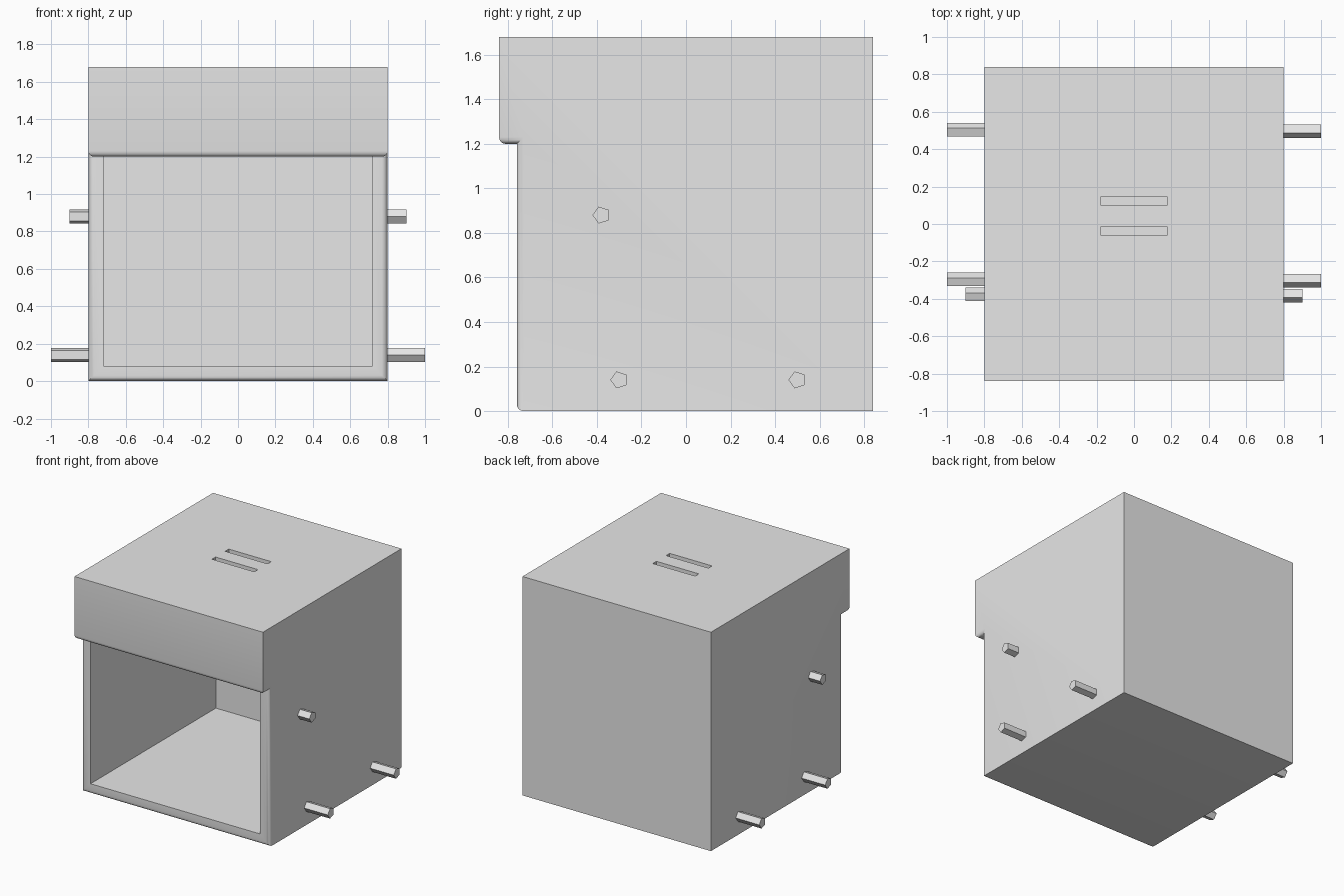
import bpy
import bmesh
import math
from mathutils import Matrix, Vector

cube = bpy.data.objects.get("Cube")
if cube:
    bpy.data.objects.remove(cube, do_unlink=True)

grey = bpy.data.materials.new("plain grey")
grey.use_nodes = True
grey.diffuse_color = (0.8, 0.8, 0.8, 1)
grey.node_tree.nodes["Principled BSDF"].inputs["Base Color"].default_value = (0.8, 0.8, 0.8, 1)


def add_object(name, bm):
    bmesh.ops.recalc_face_normals(bm, faces=bm.faces[:])
    mesh = bpy.data.meshes.new(name)
    bm.to_mesh(mesh)
    bm.free()
    mesh.materials.append(grey)
    obj = bpy.data.objects.new(name, mesh)
    bpy.context.collection.objects.link(obj)
    return obj


def add_box(name, low, high):
    low, high = Vector(low), Vector(high)
    bm = bmesh.new()
    bmesh.ops.create_cube(bm, size=1)
    bmesh.ops.scale(bm, vec=high - low, verts=bm.verts)
    bmesh.ops.translate(bm, vec=(low + high) / 2, verts=bm.verts)
    return add_object(name, bm)


def cut(target, cutter):
    mod = target.modifiers.new(cutter.name, "BOOLEAN")
    mod.operation = "DIFFERENCE"
    mod.solver = "EXACT"
    mod.object = cutter
    cutter.hide_render = True
    cutter.hide_viewport = True


# Housing: side profile with an overhanging header, extruded across
FRONT, STEP, BACK = -0.84, -0.76, 0.84
HALF, HEADER, TOP, WALL = 0.8, 1.2, 1.68, 0.08
profile = [(STEP, 0), (BACK, 0), (BACK, TOP), (FRONT, TOP), (FRONT, HEADER), (STEP, HEADER)]
bm = bmesh.new()
face = bm.faces.new([bm.verts.new((-HALF, y, z)) for y, z in profile])
side = bmesh.ops.extrude_face_region(bm, geom=[face])
bmesh.ops.translate(bm, vec=(2 * HALF, 0, 0),
                    verts=[v for v in side["geom"] if isinstance(v, bmesh.types.BMVert)])
bmesh.ops.recalc_face_normals(bm, faces=bm.faces[:])


# Soften the lower front rim and the underside of the header
def is_rim(edge):
    points = [v.co for v in edge.verts]
    lower = all(p.y < STEP + 0.01 and p.z < HEADER + 0.01 for p in points)
    return lower and edge.is_convex


bmesh.ops.bevel(bm, geom=[e for e in bm.edges if is_rim(e)], offset=0.03,
                segments=4, profile=0.5, affect="EDGES")
housing = add_object("housing", bm)

# Hollow interior, open at the front below the header
cut(housing, add_box("interior_cutter", (-HALF + WALL, STEP - 0.004, WALL),
                     (HALF - WALL, BACK - WALL, TOP - WALL)))

# Two slots in the roof
for name, y in (("front_slot_cutter", -0.037), ("back_slot_cutter", 0.123)):
    cut(housing, add_box(name, (-0.18, y - 0.022, TOP - 0.12), (0.18, y + 0.022, TOP + 0.05)))

# Bake the cuts, then remove the cutters
bpy.context.view_layer.update()
depsgraph = bpy.context.evaluated_depsgraph_get()
result = bpy.data.meshes.new_from_object(housing.evaluated_get(depsgraph))
cutters = [m.object for m in housing.modifiers]
housing.modifiers.clear()
housing.data = result
for cutter in cutters:
    bpy.data.objects.remove(cutter, do_unlink=True)
bpy.context.view_layer.objects.active = housing
housing.select_set(True)
bpy.ops.object.shade_smooth_by_angle(angle=math.radians(30))
housing.select_set(False)


# Five-sided pegs on both sides, one corner pointing forward on the left, back on the right
def add_peg(name, sign, y, z, reach):
    length = reach - HALF + 0.04
    bm = bmesh.new()
    bmesh.ops.create_cone(bm, cap_ends=True, segments=5, radius1=0.04, radius2=0.04, depth=length)
    tip = max(bm.verts, key=lambda v: v.co.y).co
    spin = Matrix.Rotation(math.pi / 2 - math.atan2(tip.y, tip.x), 4, "Z")
    lay = Matrix.Rotation(math.pi / 2, 4, "Y")
    turn = Matrix.Rotation(math.pi if sign > 0 else 0, 4, "Z")
    place = Matrix.Translation((sign * (reach - length / 2), y, z))
    bmesh.ops.transform(bm, matrix=place @ turn @ lay @ spin, verts=bm.verts)
    add_object(name, bm)


for label, sign in (("left", 1), ("right", -1)):
    add_peg(f"{label}_front_peg", sign, -0.30, 0.14, 1.0)
    add_peg(f"{label}_back_peg", sign, 0.50, 0.14, 1.0)
    add_peg(f"{label}_upper_peg", sign, -0.38, 0.88, 0.9)
